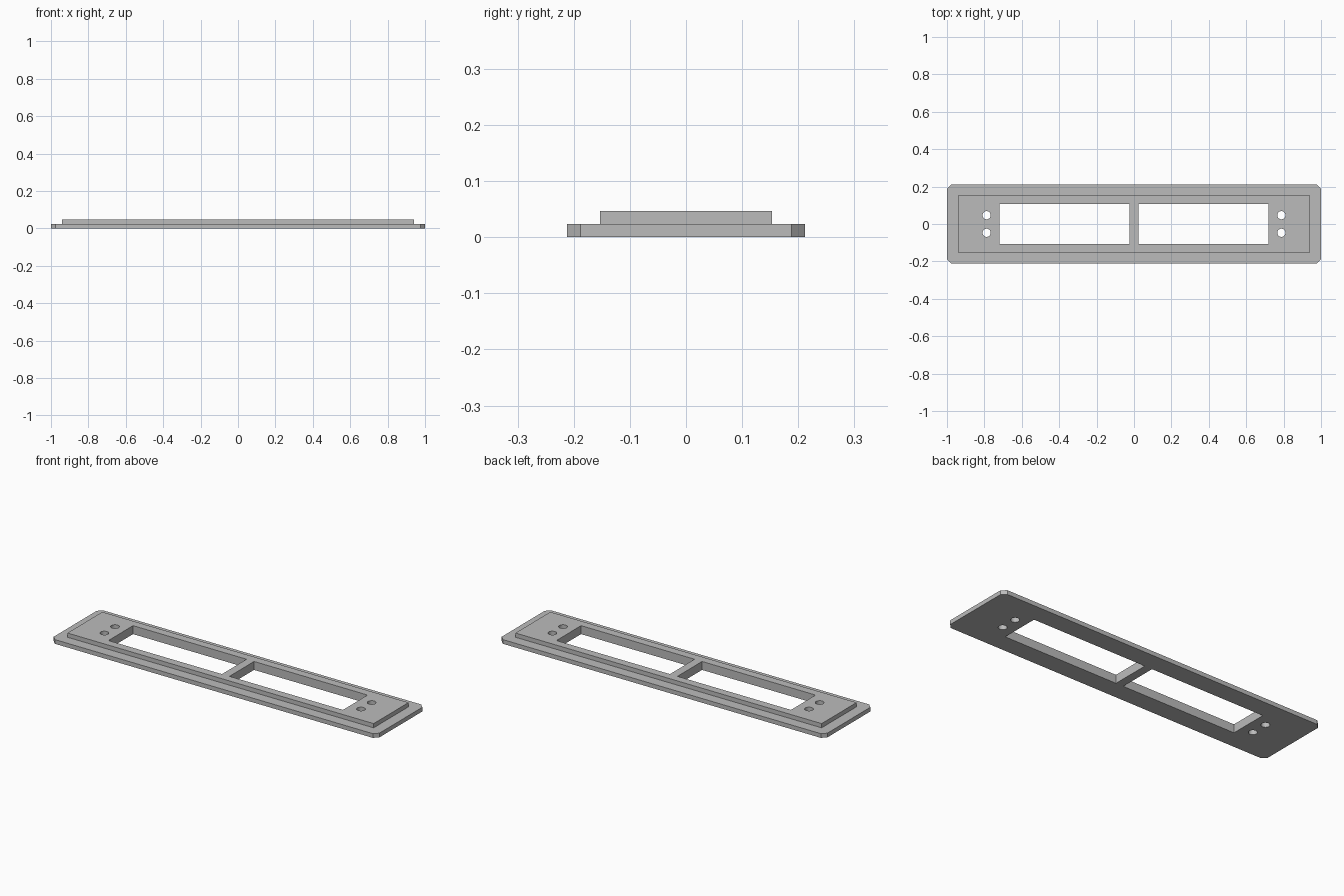
import bpy, bmesh
from mathutils import Matrix

if "Cube" in bpy.data.objects:
    bpy.data.objects.remove(bpy.data.objects["Cube"])

grey = bpy.data.materials.new("light grey")
grey.use_nodes = True
colour = (0.5, 0.5, 0.5, 1)
grey.diffuse_color = colour
grey.node_tree.nodes["Principled BSDF"].inputs["Base Color"].default_value = colour

HALF_LENGTH, HALF_WIDTH, CHAMFER = 1.0, 0.212, 0.024
STEP, TOP = 0.0235, 0.047


def add_object(name, bm):
    mesh = bpy.data.meshes.new(name)
    bmesh.ops.recalc_face_normals(bm, faces=bm.faces)
    bm.to_mesh(mesh)
    bm.free()
    mesh.materials.append(grey)
    obj = bpy.data.objects.new(name, mesh)
    bpy.context.collection.objects.link(obj)
    return obj


def add_box(bm, x0, x1, y0, y1, z0, z1):
    size = Matrix.Diagonal((x1 - x0, y1 - y0, z1 - z0, 1))
    centre = Matrix.Translation(((x0 + x1) / 2, (y0 + y1) / 2, (z0 + z1) / 2))
    bmesh.ops.create_cube(bm, size=1, matrix=centre @ size)


def apply_boolean(target, tool, operation):
    mod = target.modifiers.new(operation.lower(), "BOOLEAN")
    mod.operation, mod.solver, mod.object = operation, "EXACT", tool
    tool.hide_render = True
    bpy.context.view_layer.objects.active = target
    bpy.ops.object.modifier_apply(modifier=mod.name)
    bpy.data.objects.remove(tool)


# Base flange with chamfered corners
bm = bmesh.new()
add_box(bm, -HALF_LENGTH, HALF_LENGTH, -HALF_WIDTH, HALF_WIDTH, 0, STEP)
corners = [e for e in bm.edges if abs(e.verts[0].co.z - e.verts[1].co.z) > STEP / 2]
bmesh.ops.bevel(bm, geom=corners, offset=CHAMFER, offset_type="OFFSET",
                segments=1, affect="EDGES")
for v in bm.verts:  # equal setback on both sides of each corner
    if abs(v.co.x) < HALF_LENGTH - 1e-4:
        v.co.x = (HALF_LENGTH - CHAMFER) * (1 if v.co.x > 0 else -1)
    else:
        v.co.y = (HALF_WIDTH - CHAMFER) * (1 if v.co.y > 0 else -1)
frame = add_object("mounting_frame", bm)

# Raised panel, sunk into the flange so both join into one solid
bm = bmesh.new()
add_box(bm, -0.94, 0.94, -0.153, 0.153, STEP / 2, TOP)
apply_boolean(frame, add_object("raised_panel", bm), "UNION")

# Two windows and four screw holes cut right through
bm = bmesh.new()
for side in (-1, 1):
    x0, x1 = sorted((side * 0.023, side * 0.72))
    add_box(bm, x0, x1, -0.108, 0.108, -0.1, 0.1)
    for y in (-0.047, 0.047):
        bmesh.ops.create_cone(bm, cap_ends=True, segments=32, radius1=0.022,
                              radius2=0.022, depth=0.2,
                              matrix=Matrix.Translation((side * 0.788, y, 0)))
apply_boolean(frame, add_object("openings", bm), "DIFFERENCE")

# Smooth hole walls, sharp everywhere else
bpy.ops.object.select_all(action="DESELECT")
frame.select_set(True)
bpy.context.view_layer.objects.active = frame
bpy.ops.object.shade_smooth_by_angle()
